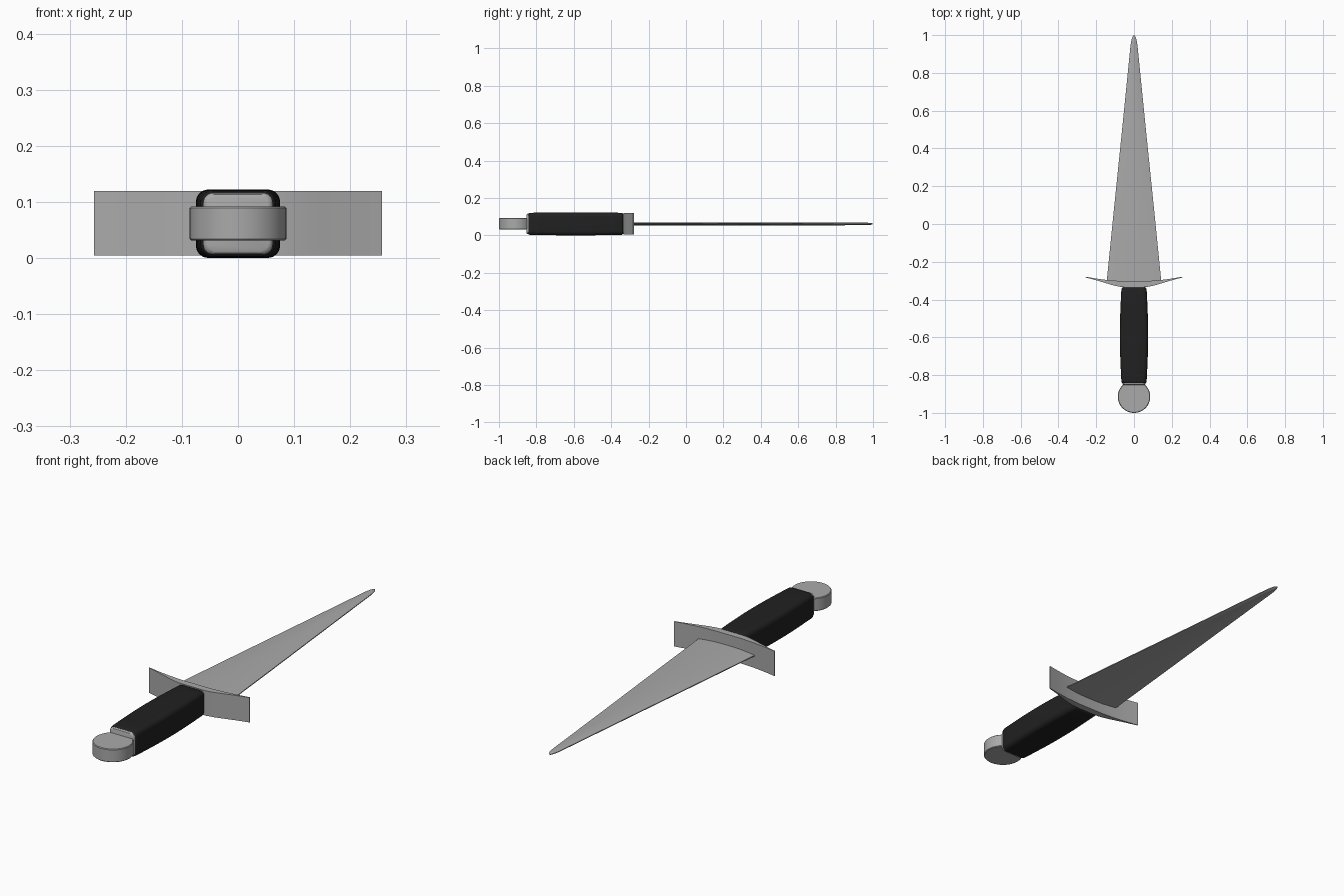
import bpy, bmesh, math

if "Cube" in bpy.data.objects:
    bpy.data.objects.remove(bpy.data.objects["Cube"])

CZ = 0.061  # mid height of the dagger


def material(name, c):
    m = bpy.data.materials.new(name)
    m.diffuse_color = (*c, 1)
    m.use_nodes = True
    m.node_tree.nodes["Principled BSDF"].inputs["Base Color"].default_value = m.diffuse_color
    return m


steel = material("steel grey", (0.40, 0.40, 0.40))
leather = material("black leather", (0.015, 0.015, 0.015))


def finish(bm, name, mat, angle=35):
    bmesh.ops.recalc_face_normals(bm, faces=bm.faces)
    me = bpy.data.meshes.new(name)
    bm.to_mesh(me)
    bm.free()
    me.materials.append(mat)
    ob = bpy.data.objects.new(name, me)
    bpy.context.collection.objects.link(ob)
    bpy.ops.object.select_all(action='DESELECT')
    ob.select_set(True)
    bpy.context.view_layer.objects.active = ob
    bpy.ops.object.shade_smooth_by_angle(angle=math.radians(angle))
    return ob


def loft(name, rings, mat, angle=35):
    """Skin a list of closed (x, y, z) rings and cap both ends."""
    bm = bmesh.new()
    vs = [[bm.verts.new(p) for p in r] for r in rings]
    n = len(vs[0])
    for a, b in zip(vs, vs[1:]):
        for i in range(n):
            j = (i + 1) % n
            bm.faces.new((a[i], a[j], b[j], b[i]))
    bm.faces.new(vs[0])
    bm.faces.new(vs[-1])
    return finish(bm, name, mat, angle)


def round_rect(y, w, h, r, steps=6):
    pts = []
    for k, (sx, sz) in enumerate([(1, 1), (-1, 1), (-1, -1), (1, -1)]):
        for i in range(steps + 1):
            a = math.pi / 2 * (k + i / steps)
            pts.append((sx * (w - r) + r * math.cos(a), y,
                        CZ + sz * (h - r) + r * math.sin(a)))
    return pts


def lens(y, w, t, steps=12):
    us = [-1 + 2 * i / steps for i in range(steps + 1)]
    half = [(u * w, t * (0.25 + 0.75 * (1 - u * u))) for u in us]
    return ([(x, y, CZ + z) for x, z in half] +
            [(x, y, CZ - z) for x, z in reversed(half)])


# blade: long taper with a rounded tip
blade = [(-0.31, 0.145, 0.008), (0.1, 0.104, 0.008), (0.5, 0.063, 0.008),
         (0.93, 0.020, 0.007), (0.96, 0.0165, 0.0065), (0.98, 0.012, 0.006),
         (0.993, 0.007, 0.004), (1.0, 0.001, 0.001)]
loft("blade", [lens(*s) for s in blade], steel)

# guard: crescent profile extruded upward
low = [(0.07, -0.333), (0.11, -0.325), (0.15, -0.313), (0.20, -0.298), (0.257, -0.283)]
top = [(0.257, -0.279), (0.20, -0.289), (0.14, -0.297), (0.07, -0.302)]
right = low + top
outline = right + [(-x, y) for x, y in reversed(right)]
loft("guard", [[(x, y, z) for x, y in outline] for z in (0.004, 0.119)], steel)

# steel core, showing as a collar at each end of the grip
core = [(-0.853, 0.055, 0.047, 0.014), (-0.851, 0.059, 0.052, 0.017),
        (-0.846, 0.062, 0.055, 0.018), (-0.60, 0.060, 0.054, 0.018),
        (-0.325, 0.060, 0.054, 0.018)]
loft("grip_core", [round_rect(*s) for s in core], steel)

# black grip, swelling slightly at the middle
grip = [(-0.843, 0.060, 0.054, 0.018), (-0.838, 0.065, 0.058, 0.020)]
for i in range(13):
    t = i / 12
    s = math.sin(math.pi * t)
    grip.append((-0.830 + 0.482 * t, 0.067 + 0.008 * s, 0.0595 + 0.0015 * s, 0.022))
grip += [(-0.342, 0.065, 0.058, 0.020), (-0.337, 0.060, 0.054, 0.018)]
loft("grip", [round_rect(*s) for s in grip], leather, 50)

# disc pommel with a fine edge bevel
N = 64
pommel = [(0.031, 0.083), (0.034, 0.086), (0.089, 0.086), (0.092, 0.083)]
loft("pommel", [[(r * math.cos(2 * math.pi * i / N),
                  -0.914 + r * math.sin(2 * math.pi * i / N), z)
                 for i in range(N)] for z, r in pommel], steel)
